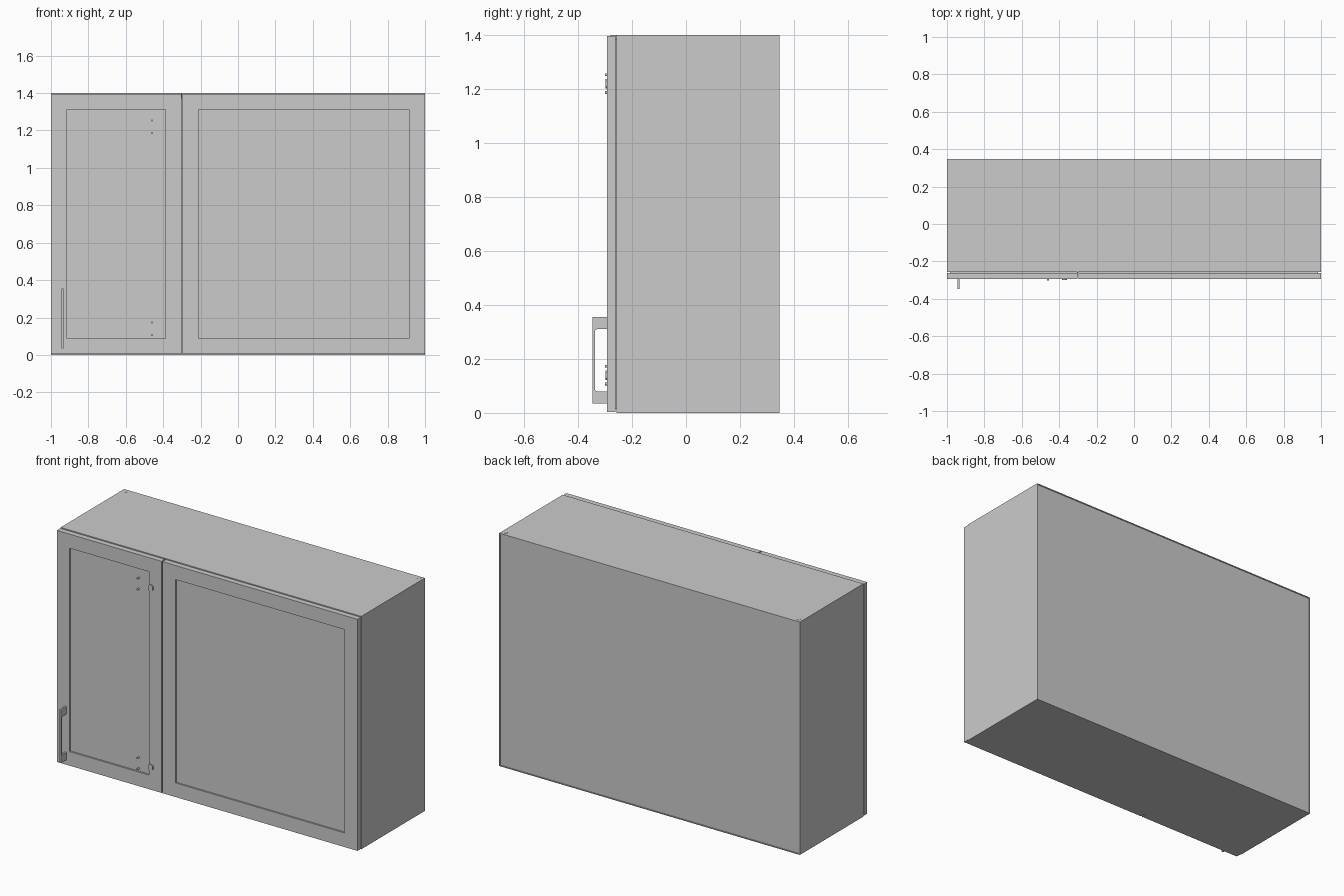
import bpy, bmesh
from math import cos, sin, pi

if "Cube" in bpy.data.objects:
    bpy.data.objects.remove(bpy.data.objects["Cube"])


def finish(name, bm):
    bmesh.ops.recalc_face_normals(bm, faces=bm.faces[:])
    me = bpy.data.meshes.new(name)
    bm.to_mesh(me)
    bm.free()
    ob = bpy.data.objects.new(name, me)
    bpy.context.collection.objects.link(ob)
    return ob


def box(x0, x1, y0, y1, z0, z1):
    bm = bmesh.new()
    bmesh.ops.create_cube(bm, size=1)
    for v in bm.verts:
        v.co = (x1 if v.co.x > 0 else x0,
                y1 if v.co.y > 0 else y0,
                z1 if v.co.z > 0 else z0)
    bm.normal_update()
    return bm


def recess(bm, side, border, depth):
    """Inset the face facing along y (side = -1 front, 1 back) and push it inwards."""
    face = next(f for f in bm.faces if f.normal.y * side > 0.9)
    bmesh.ops.inset_individual(bm, faces=[face], thickness=border)
    res = bmesh.ops.extrude_discrete_faces(bm, faces=[face])
    for v in res["faces"][0].verts:
        v.co.y -= side * depth


def prism(name, pts, origin, axis, length):
    """Extrude a closed profile along x (profile in y,z) or y (profile in x,z)."""
    bm = bmesh.new()
    ox, oy, oz = origin
    vs = [bm.verts.new((ox, oy + a, oz + b) if axis == "x" else (ox + a, oy, oz + b))
          for a, b in pts]
    f = bm.faces.new(vs)
    res = bmesh.ops.extrude_face_region(bm, geom=[f])
    d = (length, 0, 0) if axis == "x" else (0, length, 0)
    bmesh.ops.translate(bm, vec=d, verts=[g for g in res["geom"] if isinstance(g, bmesh.types.BMVert)])
    return finish(name, bm)


FRONT, BACK, H = -0.293, 0.347, 1.4

# carcass: open-fronted hollow box with a slightly inset back panel
bm = box(-1, 1, -0.257, BACK, 0, H)
recess(bm, -1, 0.03, 0.58)
recess(bm, 1, 0.008, 0.004)
finish("carcass", bm)

# centre stile behind the gap between the fronts
finish("centre_stile", box(-0.36, -0.24, -0.255, -0.225, 0.03, H - 0.03))

# framed door and fixed front with recessed panels
for name, x0, x1 in (("door", -1, -0.303), ("fixed_front", -0.297, 1)):
    bm = box(x0, x1, FRONT, -0.261, 0.004, H - 0.004)
    recess(bm, -1, 0.12, 0.01)
    finish(name, bm)

# bumper strip closing the seam between carcass and fronts
finish("seam_strip", box(-0.985, 0.985, -0.262, -0.256, 0.015, H - 0.015))
finish("gap_clip", box(-0.304, -0.299, -0.28, -0.25, H - 0.03, H + 0.001))

# hanging plates on the top rear corners
for s, side in ((-1, "left"), (1, "right")):
    x = s * 0.973
    finish("hanging_plate_" + side, box(x - 0.009, x + 0.009, 0.315, 0.331, H - 0.01, H + 0.001))

# pull handle: bridge profile with rounded inner corners
r = 0.008
inner = []
for cz, a0 in ((0.31 - r, 90), (0.08 + r, 180)):
    for i in range(5):
        a = (a0 + i * 22.5) * pi / 180
        inner.append((-0.337 + r + r * cos(a), cz + r * sin(a)))
outline = [(-0.29, 0.08), (-0.29, 0.035), (-0.347, 0.035), (-0.347, 0.355),
           (-0.29, 0.355), (-0.29, 0.31)] + inner
prism("handle", outline, (-0.945, 0, 0), "x", 0.011)

# hinges: rounded arm end on the door frame and two screws on the panel
arm = [(-0.015, -0.018), (0.004, -0.018), (0.013, -0.010), (0.013, 0.010),
       (0.004, 0.018), (-0.010, 0.018), (-0.015, 0.013)]
disc = [(0.005 * cos(i * pi / 6), 0.005 * sin(i * pi / 6)) for i in range(12)]
for label, z in (("upper", 1.22), ("lower", 0.14)):
    prism(label + "_hinge_arm", arm, (-0.371, -0.299, z), "y", 0.02)
    for s in (-1, 1):
        prism(label + "_hinge_screw", disc, (-0.46, -0.301, z + s * 0.033), "y", 0.03)
